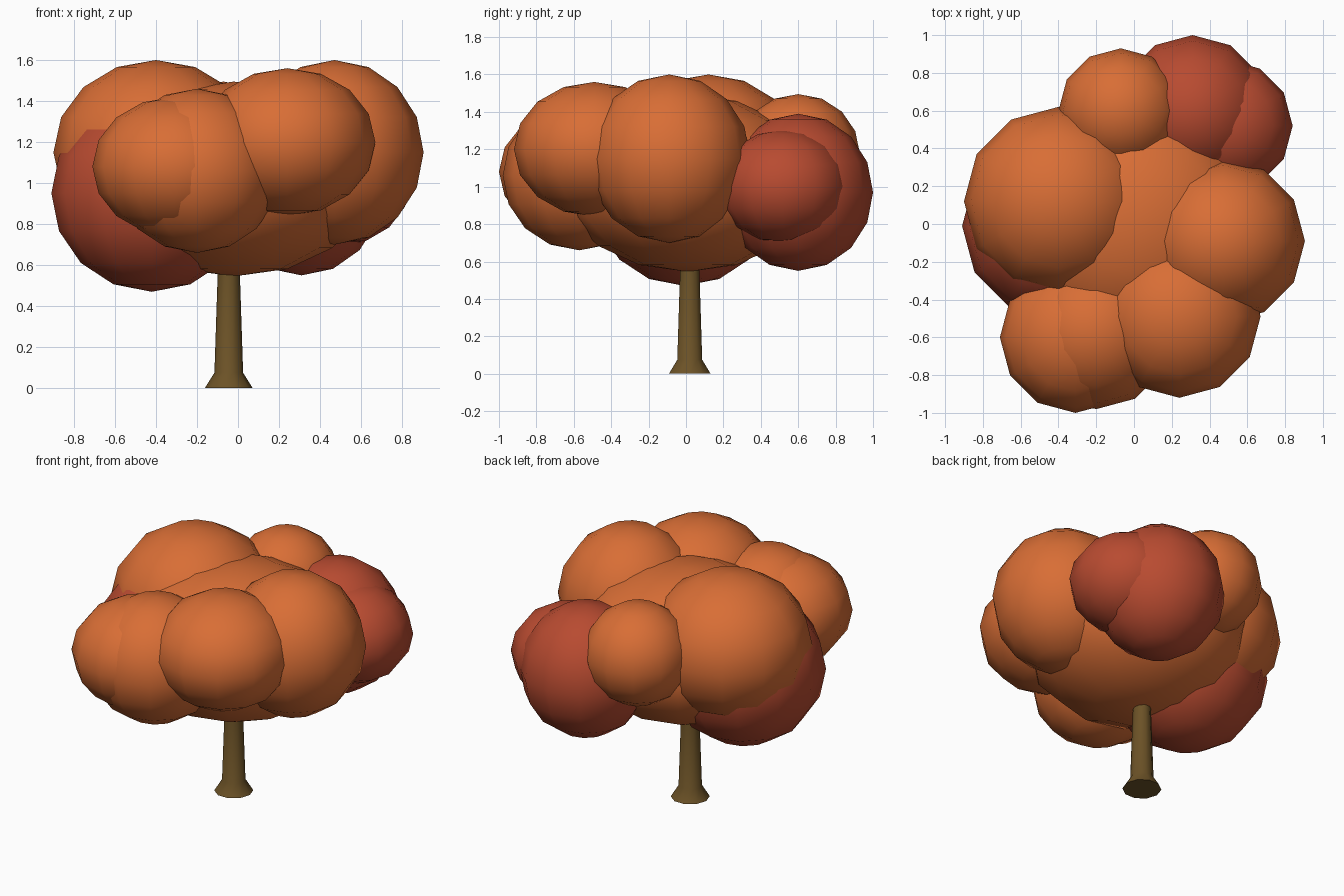
import bpy, bmesh, math
from mathutils import Matrix

if "Cube" in bpy.data.objects:
    bpy.data.objects.remove(bpy.data.objects["Cube"])


def material(name, color):
    m = bpy.data.materials.new(name)
    m.diffuse_color = (*color, 1)
    m.use_nodes = True
    m.node_tree.nodes["Principled BSDF"].inputs["Base Color"].default_value = m.diffuse_color
    return m


ORANGE = material("orange_leaves", (0.69, 0.155, 0.036))
RED = material("red_leaves", (0.48, 0.07, 0.03))
BARK = material("bark", (0.15, 0.085, 0.02))


def make_object(name, bm, mat):
    mesh = bpy.data.meshes.new(name)
    bm.normal_update()
    bm.to_mesh(mesh)
    bm.free()
    mesh.materials.append(mat)
    ob = bpy.data.objects.new(name, mesh)
    bpy.context.collection.objects.link(ob)
    return ob


def leaf_clump(name, center, r, rz, mat):
    bm = bmesh.new()
    bmesh.ops.create_uvsphere(bm, u_segments=12, v_segments=8, radius=1)
    bm.transform(Matrix.Translation(center) @ Matrix.Diagonal((r, r, rz, 1)))
    for f in bm.faces:
        f.smooth = True
    return make_object(name, bm, mat)


# Crown: one wide core with overlapping clumps around it
leaf_clump("crown_core", (-0.02, 0.01, 1.02), 0.68, 0.475, ORANGE)
leaf_clump("crown_left", (-0.40, 0.12, 1.15), 0.50, 0.45, ORANGE)
leaf_clump("crown_right", (0.47, -0.09, 1.15), 0.435, 0.45, ORANGE)
leaf_clump("crown_front_right", (0.24, -0.49, 1.20), 0.43, 0.36, ORANGE)
leaf_clump("crown_front_left", (-0.31, -0.60, 1.08), 0.40, 0.34, ORANGE)
leaf_clump("crown_front", (-0.20, -0.57, 1.06), 0.41, 0.40, ORANGE)
leaf_clump("crown_back", (-0.07, 0.60, 1.175), 0.33, 0.32, ORANGE)
leaf_clump("red_crown_left", (-0.42, -0.01, 0.95), 0.49, 0.48, RED)
leaf_clump("red_crown_back", (0.31, 0.60, 0.97), 0.40, 0.42, RED)
leaf_clump("red_crown_back_right", (0.49, 0.52, 1.00), 0.35, 0.305, RED)

# Trunk: ten-sided, flared at the foot
SIDES = 10
bm = bmesh.new()
rings = []
for r, z in [(0.117, 0), (0.07, 0.075), (0.054, 0.56), (0.045, 0.85)]:
    rings.append([bm.verts.new((-0.045 + r * math.cos(a), 0.02 + r * math.sin(a), z))
                  for a in (2 * math.pi * i / SIDES for i in range(SIDES))])
for low, high in zip(rings, rings[1:]):
    for i in range(SIDES):
        j = (i + 1) % SIDES
        bm.faces.new((low[i], low[j], high[j], high[i])).smooth = True
bm.faces.new(rings[0][::-1])
bm.faces.new(rings[-1])
for e in bm.edges:
    if any(len(f.verts) > 4 for f in e.link_faces):
        e.smooth = False
make_object("trunk", bm, BARK)
